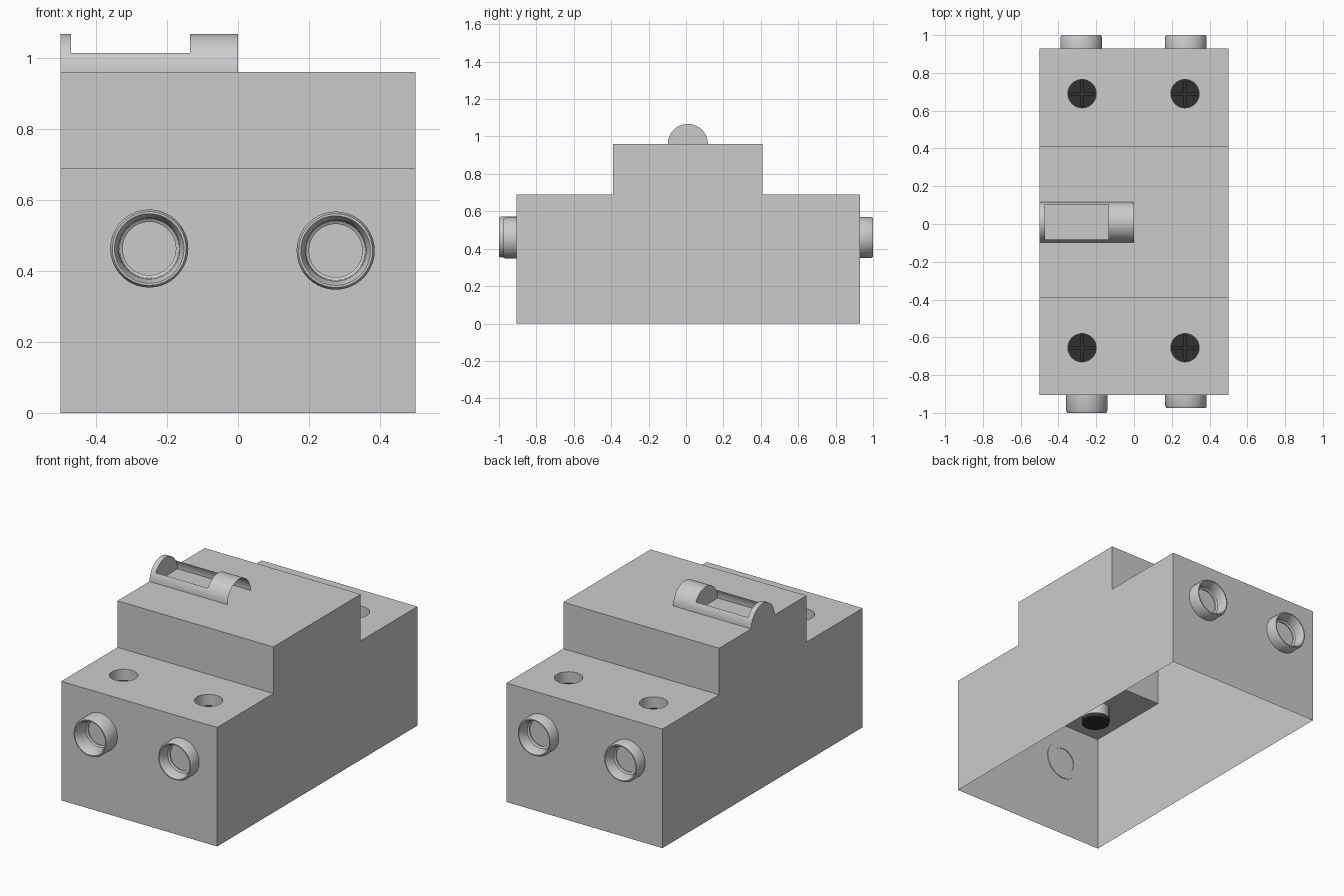
import bpy, bmesh, math
from mathutils import Matrix, Vector

if "Cube" in bpy.data.objects:
    bpy.data.objects.remove(bpy.data.objects["Cube"])

FRONT, BACK = -0.905, 0.93
STEP_Z, TOP_Z = 0.69, 0.96
SCREWS = [(x, y) for x in (-0.275, 0.27) for y in (-0.655, 0.69)]
SCREW_R, POCKET_Z, HEAD_Z = 0.075, 0.625, 0.60


def finish(name, bm, mat=None, smooth=True):
    me = bpy.data.meshes.new(name)
    bm.to_mesh(me)
    bm.free()
    ob = bpy.data.objects.new(name, me)
    bpy.context.collection.objects.link(ob)
    if mat:
        me.materials.append(mat)
    if smooth:
        shade(ob)
    return ob


def shade(ob):
    bpy.ops.object.select_all(action='DESELECT')
    ob.select_set(True)
    bpy.context.view_layer.objects.active = ob
    bpy.ops.object.shade_smooth_by_angle(angle=math.radians(30))


def cylinder(bm, x, y, r, z0, z1):
    bmesh.ops.create_cone(bm, cap_ends=True, segments=32, radius1=r, radius2=r, depth=z1 - z0,
                          matrix=Matrix.Translation((x, y, (z0 + z1) / 2)))


def cut(ob, cutter):
    mod = ob.modifiers.new("cut", 'BOOLEAN')
    mod.object, mod.operation, mod.solver = cutter, 'DIFFERENCE', 'EXACT'
    dg = bpy.context.evaluated_depsgraph_get()
    me = bpy.data.meshes.new_from_object(ob.evaluated_get(dg))
    ob.modifiers.clear()
    ob.data = me
    bpy.data.objects.remove(cutter)


# Stepped housing: extruded profile
profile = [(FRONT, 0), (BACK, 0), (BACK, STEP_Z), (0.41, STEP_Z), (0.41, TOP_Z),
           (-0.39, TOP_Z), (-0.39, STEP_Z), (FRONT, STEP_Z)]
bm = bmesh.new()
face = bm.faces.new([bm.verts.new((-0.5, y, z)) for y, z in profile])
ext = bmesh.ops.extrude_face_region(bm, geom=[face])["geom"]
bmesh.ops.translate(bm, vec=(1, 0, 0), verts=[v for v in ext if isinstance(v, bmesh.types.BMVert)])
bmesh.ops.recalc_face_normals(bm, faces=bm.faces)
housing = finish("housing", bm, smooth=False)

# Screw wells, then open the underside and the well bottoms
bm = bmesh.new()
for x, y in SCREWS:
    cylinder(bm, x, y, SCREW_R, POCKET_Z, 0.8)
cut(housing, finish("well_cutter", bm, smooth=False))
bm = bmesh.new()
bm.from_mesh(housing.data)
flat = [f for f in bm.faces if all(abs(v.co.z) < 1e-4 for v in f.verts)
        or all(abs(v.co.z - POCKET_Z) < 1e-4 for v in f.verts)]
bmesh.ops.delete(bm, geom=flat, context='FACES')
bm.to_mesh(housing.data)
bm.free()
shade(housing)

# Dark cross-slotted screw heads
dark = bpy.data.materials.new("dark_metal")
dark.diffuse_color = (0.03, 0.03, 0.03, 1)
dark.use_nodes = True
dark.node_tree.nodes["Principled BSDF"].inputs["Base Color"].default_value = dark.diffuse_color
for i, (x, y) in enumerate(SCREWS):
    bm = bmesh.new()
    cylinder(bm, x, y, SCREW_R, HEAD_Z, POCKET_Z)
    head = finish(f"screw_head_{i + 1}", bm, dark, smooth=False)
    for size in ((0.13, 0.014, 0.02), (0.014, 0.13, 0.02)):
        bm = bmesh.new()
        bmesh.ops.create_cube(bm, size=1, matrix=Matrix.Translation((x, y, POCKET_Z))
                              @ Matrix.Diagonal((*size, 1)))
        cut(head, finish("slot_cutter", bm, dark, smooth=False))
    shade(head)


# Cable sockets: lathed collars on the front and back walls
def socket(name, x, z, wall, side, length):
    pts = [(0.075, -0.004), (0.11, -0.004), (0.11, length - 0.012), (0.104, length),
           (0.098, length), (0.086, length - 0.025), (0.084, 0.012), (0.075, 0.006), (0.075, -0.004)]
    bm = bmesh.new()
    vs = [bm.verts.new((x + r, wall + side * d, z)) for r, d in pts]
    es = [bm.edges.new(p) for p in zip(vs, vs[1:])]
    bmesh.ops.spin(bm, geom=vs + es, cent=(x, wall, z), axis=(0, 1, 0),
                   angle=math.tau, steps=40, use_merge=False)
    bmesh.ops.remove_doubles(bm, verts=bm.verts, dist=1e-4)
    bmesh.ops.recalc_face_normals(bm, faces=bm.faces)
    finish(name, bm)


socket("front_socket_left", -0.25, 0.463, FRONT, -1, 0.095)
socket("front_socket_right", 0.275, 0.457, FRONT, -1, 0.07)
socket("back_socket_left", -0.28, 0.46, BACK, 1, 0.07)
socket("back_socket_right", 0.275, 0.46, BACK, 1, 0.07)

# Half-round switch cover with a cut-out window
R, CY, N = 0.107, 0.01, 24
arc = [Vector((0, CY + R * math.cos(math.pi * i / N), TOP_Z + R * math.sin(math.pi * i / N)))
       for i in range(N + 1)]
at = lambda x, p: (x, p.y, p.z)
bm = bmesh.new()
for i in range(N):
    low = i < 4 or i >= N - 4
    spans = [(-0.5, -0.47), (-0.135, 0)] + ([(-0.47, -0.135)] if low else [])
    for a, b in spans:
        bm.faces.new([bm.verts.new(c) for c in
                      (at(a, arc[i]), at(b, arc[i]), at(b, arc[i + 1]), at(a, arc[i + 1]))])
for x in (-0.5, -0.47, -0.135):
    loop = arc if x != -0.5 else arc[::-1]
    bm.faces.new([bm.verts.new(at(x, p)) for p in loop])
bmesh.ops.remove_doubles(bm, verts=bm.verts, dist=1e-5)
finish("switch_cover", bm)
